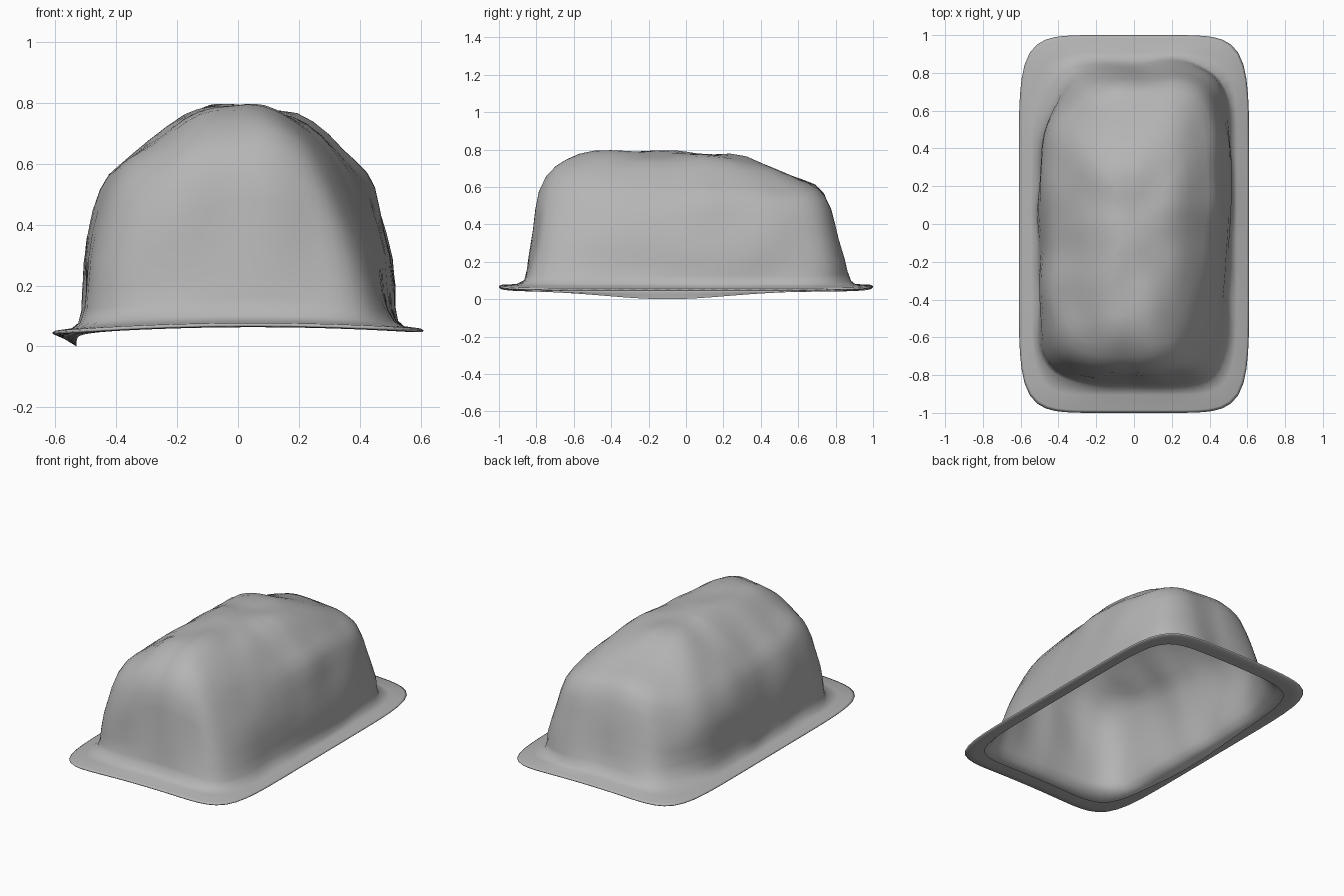
import bpy, bmesh, math
from mathutils import Vector, noise

cube = bpy.data.objects.get("Cube")
if cube:
    bpy.data.objects.remove(cube)

SEG = 104

grey = bpy.data.materials.new("plain grey")
grey.use_nodes = True
colour = (0.46, 0.46, 0.46, 1)
grey.diffuse_color = colour
grey.node_tree.nodes["Principled BSDF"].inputs["Base Color"].default_value = colour

# Crown heights: one row per y station, one column per x station
XS = [-0.44, -0.27, -0.13, 0.08, 0.24, 0.42]
YS = [-0.70, -0.54, -0.08, 0.28, 0.68]
CROWN = [[0.56, 0.62, 0.68, 0.74, 0.65, 0.46],
         [0.57, 0.68, 0.79, 0.80, 0.70, 0.48],
         [0.52, 0.70, 0.79, 0.79, 0.75, 0.55],
         [0.53, 0.69, 0.77, 0.78, 0.75, 0.57],
         [0.46, 0.56, 0.61, 0.62, 0.61, 0.53]]


def lerp_table(stations, values, t):
    t = min(max(t, stations[0]), stations[-1])
    for a, b, va, vb in zip(stations, stations[1:], values, values[1:]):
        if t <= b:
            return va + (vb - va) * (t - a) / (b - a)
    return values[-1]


def crown(x, y):
    """Lumpy roof height, softened by averaging nearby samples."""
    total = 0
    for dx in (-0.05, 0, 0.05):
        for dy in (-0.06, 0, 0.06):
            total += lerp_table(YS, [lerp_table(XS, r, x + dx) for r in CROWN], y + dy)
    return total / 9 + 0.018 * noise.noise(Vector((x * 5, y * 5, 2)))


def rim_height(x, y):
    return 0.073 - 0.06 * x * x + 0.006 * x


def near(x, y, cx, cy, rx, ry):
    return math.exp(-((x - cx) / rx) ** 2 - ((y - cy) / ry) ** 2)


def outline(i, hx, hy, power):
    """Point on a rounded rectangle."""
    a = math.tau * i / SEG
    c, s = math.cos(a), math.sin(a)
    r = (abs(c) ** power + abs(s) ** power) ** (-1 / power)
    return hx * r * c, hy * r * s


def rim_ring(hx, hy, lift, sag=0):
    ring = []
    for i in range(SEG):
        x, y = outline(i, hx, hy, 7)
        dip = sag * near(x, y, -0.53, -0.1, 0.08, 0.45)
        ring.append((x, y, rim_height(x, y) + lift - dip))
    return ring


def body_ring(hx, hy, fraction):
    """Ring on the wall or roof; fraction is the share of the crown height."""
    ring = []
    for i in range(SEG):
        x, y = outline(i, hx, hy, 5.5)
        bump = 1 + 0.035 * noise.noise(Vector((x * 4, y * 4, fraction * 2)))
        x, y = x * bump, y * bump
        # Rounded-off back left corner
        g = near(x, y, -0.46, 0.76, 0.22, 0.22) * min(1, 0.2 + 4 * fraction)
        # Sloping front right side
        h = near(x, y, 0.46, -0.6, 0.25, 0.4) * fraction
        x += 0.07 * g - 0.075 * h
        y += 0.03 * h - 0.05 * g
        low = rim_height(x, y) + 0.012
        ring.append((x, y, low + (crown(x, y) - low) * fraction))
    return ring


# Folded rim, from its underside out and round to the top
rings = [rim_ring(0.53, 0.89, -0.008, 0.043), rim_ring(0.57, 0.95, -0.008, 0.02),
         rim_ring(0.605, 0.995, -0.006), rim_ring(0.61, 1.0, 0),
         rim_ring(0.60, 0.985, 0.006), rim_ring(0.545, 0.905, 0.01)]
# Walls
for hx, hy, f in [(0.52, 0.873, 0.03), (0.508, 0.852, 0.12), (0.505, 0.834, 0.25),
                  (0.50, 0.813, 0.45), (0.488, 0.797, 0.62), (0.472, 0.776, 0.77),
                  (0.448, 0.742, 0.90), (0.42, 0.695, 0.975)]:
    rings.append(body_ring(hx, hy, f))
# Roof
for k in (0.92, 0.82, 0.7, 0.58, 0.46, 0.34, 0.22, 0.1):
    rings.append(body_ring(0.42 * k, 0.695 * k, 1))

bm = bmesh.new()
loops = [[bm.verts.new(p) for p in ring] for ring in rings]
for a, b in zip(loops, loops[1:]):
    for i in range(SEG):
        j = (i + 1) % SEG
        bm.faces.new((a[i], a[j], b[j], b[i]))
tip = bm.verts.new((0, 0, crown(0, 0)))
for i in range(SEG):
    bm.faces.new((loops[-1][i], loops[-1][(i + 1) % SEG], tip))
for f in bm.faces:
    f.smooth = True

# Rest the lowest point on the ground
base = min(v.co.z for v in bm.verts)
bmesh.ops.translate(bm, verts=bm.verts, vec=(0, 0, -base))

mesh = bpy.data.meshes.new("lumpy_cover")
bm.to_mesh(mesh)
bm.free()
mesh.materials.append(grey)
cover = bpy.data.objects.new("lumpy_cover", mesh)
bpy.context.collection.objects.link(cover)
